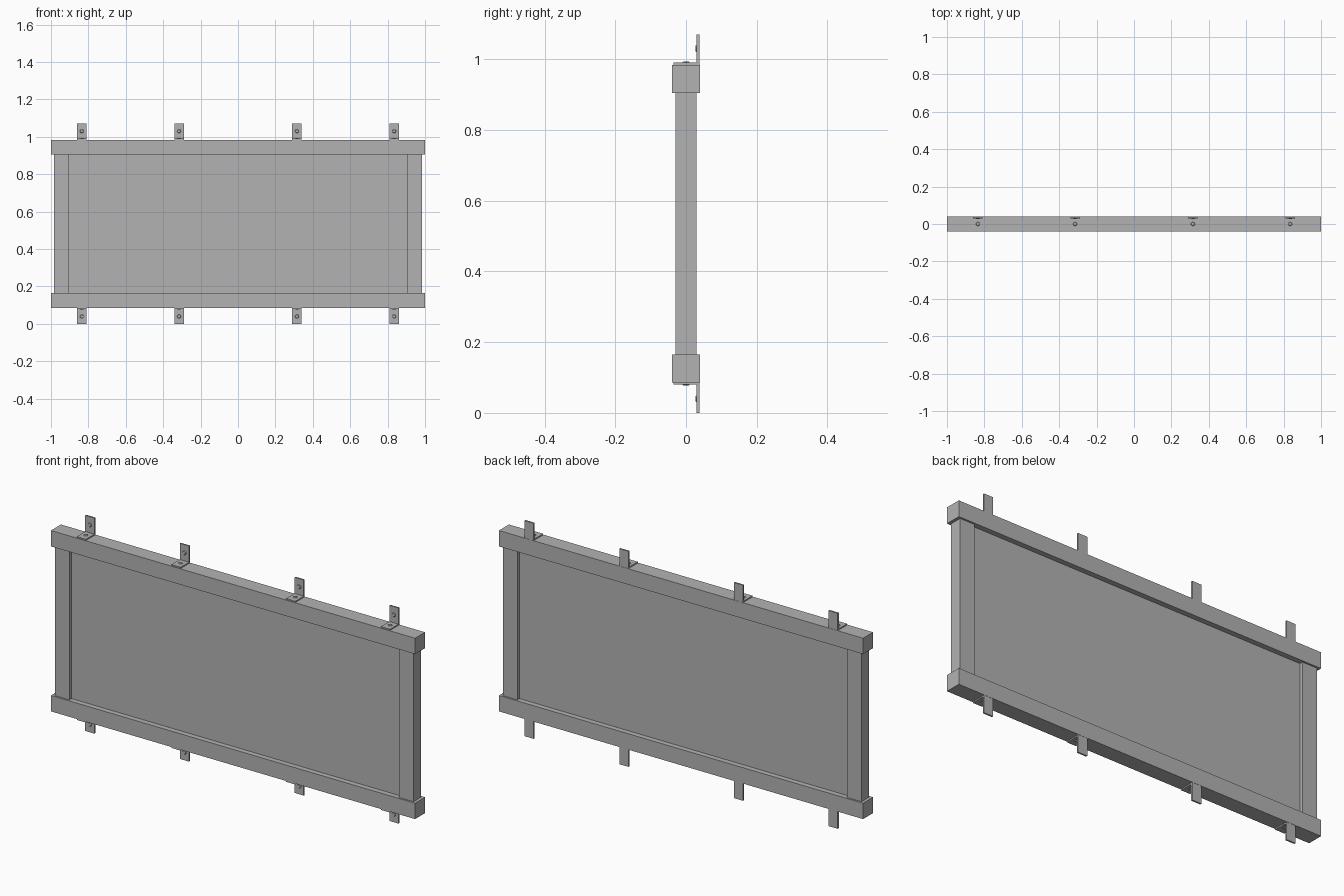
import bpy
import bmesh
from math import radians
from mathutils import Matrix, Vector

default = bpy.data.objects.get("Cube")
if default:
    bpy.data.objects.remove(default, do_unlink=True)

grey = bpy.data.materials.new("plain grey")
grey.use_nodes = True
grey.diffuse_color = (0.45, 0.45, 0.45, 1)
grey.node_tree.nodes["Principled BSDF"].inputs["Base Color"].default_value = (0.45, 0.45, 0.45, 1)

MID = 0.535  # mid height of the frame


def finish(name, bm):
    mesh = bpy.data.meshes.new(name)
    bmesh.ops.recalc_face_normals(bm, faces=bm.faces)
    bm.to_mesh(mesh)
    bm.free()
    mesh.materials.append(grey)
    obj = bpy.data.objects.new(name, mesh)
    bpy.context.collection.objects.link(obj)
    return obj


def box(name, low, high):
    low, high = Vector(low), Vector(high)
    bm = bmesh.new()
    bmesh.ops.create_cube(bm, size=1, matrix=Matrix.Translation((low + high) / 2)
                          @ Matrix.Diagonal(high - low).to_4x4())
    return finish(name, bm)


def bracket(name, x, side):
    # L-shaped profile swept across the bracket width
    profile = [(-0.036, 0.449), (0.038, 0.449), (0.038, 0.535),
               (0.03, 0.535), (0.03, 0.455), (-0.036, 0.455)]
    bm = bmesh.new()
    face = bm.faces.new([bm.verts.new((x - 0.025, y, MID + side * h)) for y, h in profile])
    new = bmesh.ops.extrude_face_region(bm, geom=[face])["geom"]
    bmesh.ops.translate(bm, vec=(0.05, 0, 0),
                        verts=[v for v in new if isinstance(v, bmesh.types.BMVert)])
    return finish(name, bm)


def screw(name, centre, tilt):
    # Low domed head
    bm = bmesh.new()
    bmesh.ops.create_cone(bm, cap_ends=True, segments=16, radius1=0.011, radius2=0.008,
                          depth=0.004, matrix=Matrix.Translation(centre)
                          @ Matrix.Rotation(radians(tilt), 4, "X"))
    return finish(name, bm)


# Recessed panel
box("panel", (-0.91, -0.013, 0.16), (0.91, 0.013, 0.91))

# Frame rails and posts
for name, bottom in (("bottom_rail", 0.086), ("top_rail", 0.905)):
    box(name, (-1, -0.039, bottom), (1, 0.039, bottom + 0.079))
for name, x in (("right_post", -0.945), ("left_post", 0.945)):
    box(name, (x - 0.04, -0.03, 0.16), (x + 0.04, 0.03, 0.91))

# Mounting brackets with their screws, above and below
for level, side in (("top", 1), ("bottom", -1)):
    for i, x in enumerate((-0.835, -0.315, 0.315, 0.835), 1):
        bracket(f"{level}_bracket_{i}", x, side)
        screw(f"{level}_foot_screw_{i}", (x, 0, MID + side * 0.456), 0 if side > 0 else 180)
        screw(f"{level}_wall_screw_{i}", (x, 0.029, MID + side * 0.495), 90)
